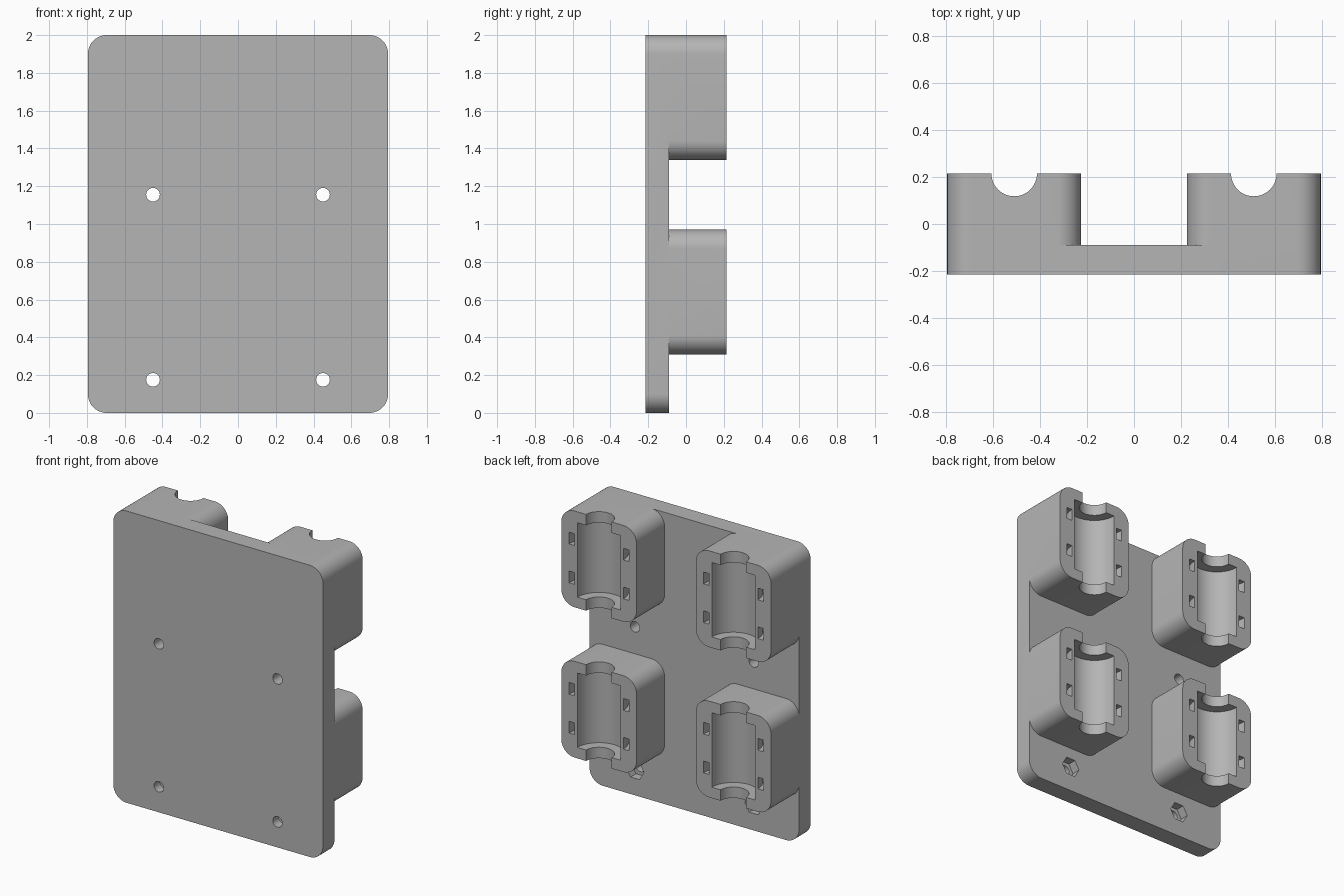
import bpy, bmesh
from math import sin, cos, pi, radians

if "Cube" in bpy.data.objects:
    bpy.data.objects.remove(bpy.data.objects["Cube"], do_unlink=True)

grey = bpy.data.materials.new("plain grey")
grey.use_nodes = True
COLOUR = (0.46, 0.46, 0.46, 1)
grey.diffuse_color = COLOUR
grey.node_tree.nodes["Principled BSDF"].inputs["Base Color"].default_value = COLOUR

FRONT, PLATE_BACK, BACK = -0.215, -0.09, 0.215
HALF_WIDTH, HEIGHT, CORNER = 0.795, 2.0, 0.1
BLOCK_WIDTH, BLOCK_HEIGHT, BLOCK_X = 0.57, 0.66, 0.51
BLOCK_ZS = (0.64, 1.67)


def arc(cx, cy, r, start, end, steps):
    angles = [radians(start + (end - start) * i / steps) for i in range(steps + 1)]
    return [(cx + r * cos(a), cy + r * sin(a)) for a in angles]


def circle(cx, cy, r, steps, turn=0):
    return arc(cx, cy, r, turn, turn + 360, steps)[:-1]


def rounded_rect(cx, cy, w, h, r):
    corners = ((1, 1, 0), (-1, 1, 90), (-1, -1, 180), (1, -1, 270))
    return [p for sx, sy, a in corners
            for p in arc(cx + sx * (w / 2 - r), cy + sy * (h / 2 - r), r, a, a + 90, 12)]


def prism(name, outline, lo, hi, axis):
    """Extrude an outline along y (outline in x, z) or along z (outline in x, y)."""
    def place(p, t):
        return (p[0], t, p[1]) if axis == "y" else (p[0], p[1], t)
    bm = bmesh.new()
    face = bm.faces.new([bm.verts.new(place(p, lo)) for p in outline])
    ext = bmesh.ops.extrude_face_region(bm, geom=[face])["geom"]
    shift = (0, hi - lo, 0) if axis == "y" else (0, 0, hi - lo)
    bmesh.ops.translate(bm, vec=shift, verts=[v for v in ext if isinstance(v, bmesh.types.BMVert)])
    bmesh.ops.recalc_face_normals(bm, faces=bm.faces[:])
    mesh = bpy.data.meshes.new(name)
    bm.to_mesh(mesh)
    bm.free()
    mesh.materials.append(grey)
    obj = bpy.data.objects.new(name, mesh)
    bpy.context.collection.objects.link(obj)
    return obj


def combine(target, tool, operation):
    mod = target.modifiers.new("combine", "BOOLEAN")
    mod.operation, mod.object, mod.solver = operation, tool, "EXACT"
    bpy.context.view_layer.objects.active = target
    bpy.ops.object.modifier_apply(modifier=mod.name)
    bpy.data.objects.remove(tool, do_unlink=True)


# Back plate
plate = prism("bearing_mount_plate",
              rounded_rect(0, HEIGHT / 2, 2 * HALF_WIDTH, HEIGHT, CORNER),
              FRONT, PLATE_BACK, "y")

for side in (-1, 1):
    x = side * BLOCK_X
    for z in BLOCK_ZS:
        # Bearing block
        block = prism("bearing_block", rounded_rect(x, z, BLOCK_WIDTH, BLOCK_HEIGHT, CORNER),
                      PLATE_BACK - 0.05, BACK, "y")
        # Rod groove and wider bearing seat
        combine(block, prism("rod_cutter", circle(x, BACK, 0.097, 48), z - 0.4, z + 0.4, "z"),
                "DIFFERENCE")
        combine(block, prism("seat_cutter", circle(x, BACK, 0.164, 64), z - 0.255, z + 0.255, "z"),
                "DIFFERENCE")
        # Curved tie channels passing behind the seat
        for dz in (-0.133, 0.133):
            band = arc(x, BACK, 0.227, 170, 370, 40) + arc(x, BACK, 0.185, 370, 170, 40)
            combine(block, prism("tie_cutter", band, z + dz - 0.04, z + dz + 0.04, "z"),
                    "DIFFERENCE")
        combine(plate, block, "UNION")

    # Screw holes, with hexagonal nut pockets on the lower pair
    hole_x = side * 0.45
    for z in (0.175, 1.155):
        combine(plate, prism("hole_cutter", circle(hole_x, z, 0.036, 32), -0.3, 0, "y"),
                "DIFFERENCE")
    combine(plate, prism("nut_cutter", circle(hole_x, 0.175, 0.068, 6),
                         PLATE_BACK - 0.06, PLATE_BACK + 0.05, "y"), "DIFFERENCE")

# Smooth curves, sharp edges
bpy.ops.object.select_all(action="DESELECT")
plate.select_set(True)
bpy.context.view_layer.objects.active = plate
bpy.ops.object.shade_smooth_by_angle(angle=radians(30))
